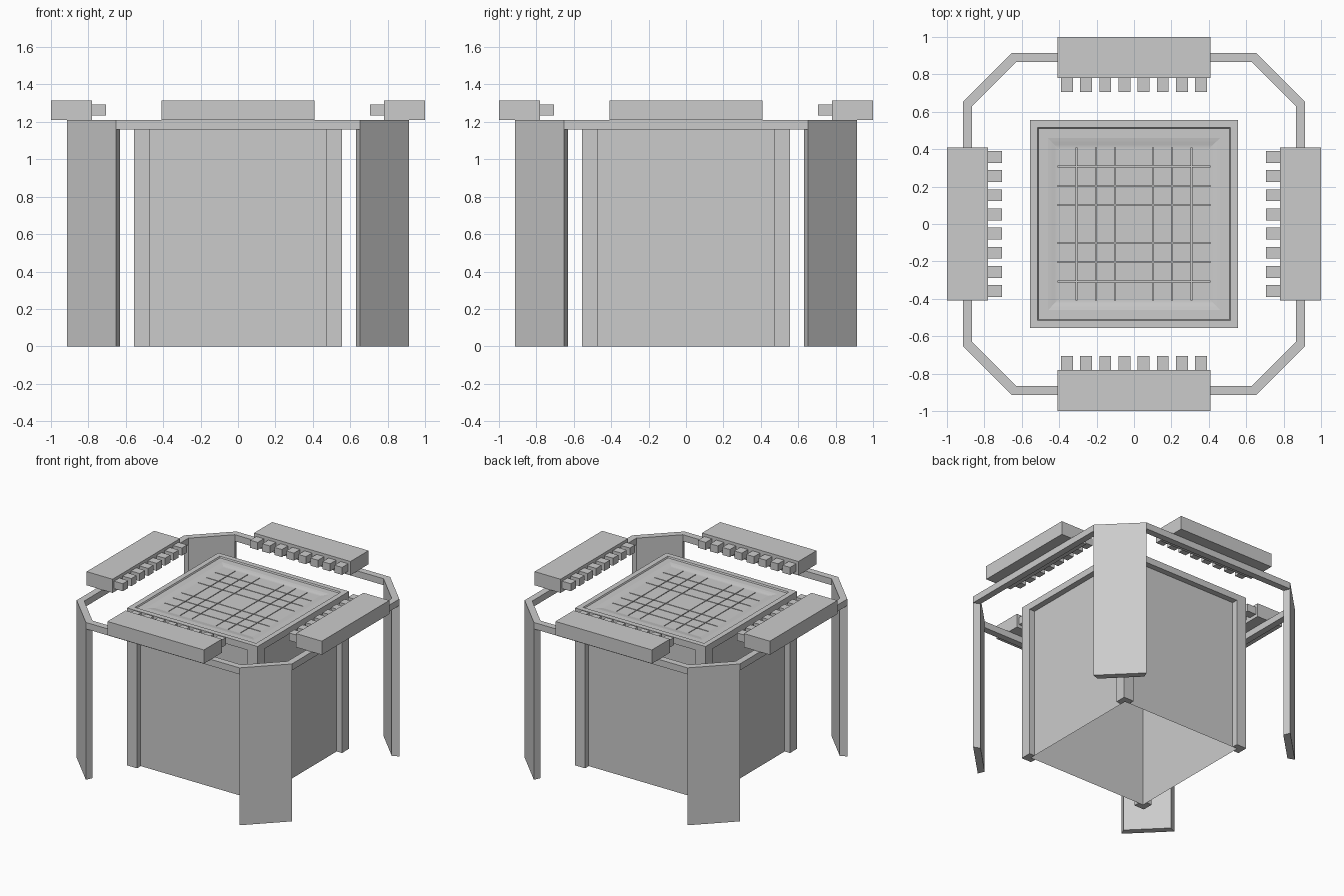
import bpy, bmesh, math
from mathutils import Matrix, Vector

if "Cube" in bpy.data.objects:
    bpy.data.objects.remove(bpy.data.objects["Cube"])


def finish(bm, name):
    bmesh.ops.recalc_face_normals(bm, faces=bm.faces)
    me = bpy.data.meshes.new(name)
    bm.to_mesh(me)
    bm.free()
    ob = bpy.data.objects.new(name, me)
    bpy.context.collection.objects.link(ob)
    return ob


def add_box(bm, x0, x1, y0, y1, z0, z1):
    m = Matrix.Translation(((x0 + x1) / 2, (y0 + y1) / 2, (z0 + z1) / 2))
    m = m @ Matrix.Diagonal((x1 - x0, y1 - y0, z1 - z0, 1))
    bmesh.ops.create_cube(bm, size=1, matrix=m)


def add_prism(bm, pts, z0, z1):
    lo = [bm.verts.new((x, y, z0)) for x, y in pts]
    hi = [bm.verts.new((x, y, z1)) for x, y in pts]
    bm.faces.new(lo[::-1])
    bm.faces.new(hi)
    for i in range(len(pts)):
        j = (i + 1) % len(pts)
        bm.faces.new((lo[i], lo[j], hi[j], hi[i]))


def four_sides(build, name):
    # same part on all four sides
    for k, side in enumerate(("back", "left", "front", "right")):
        bm = bmesh.new()
        build(bm)
        bmesh.ops.rotate(bm, verts=bm.verts, cent=(0, 0, 0),
                         matrix=Matrix.Rotation(k * math.pi / 2, 3, 'Z'))
        finish(bm, f"{side}_{name}")


TOP, RAIL = 1.21, 1.16
OUT, INN, CO, CI = 0.915, 0.865, 0.653, 0.632

# Hollow table body, open underneath
bm = bmesh.new()
add_box(bm, -0.51, 0.51, -0.51, 0.51, 0, RAIL)
bmesh.ops.delete(bm, geom=[f for f in bm.faces if f.calc_center_median().z < 0.01],
                 context='FACES_ONLY')
finish(bm, "table_body")

# L-shaped corner posts
four_sides(lambda b: add_prism(b, [(0.555, 0.555), (0.47, 0.555), (0.47, 0.51),
                                   (0.51, 0.51), (0.51, 0.47), (0.555, 0.47)], 0, RAIL),
           "corner_post")

# Table top: square rings from the rail up, over the rim and into the sunken bed
bm = bmesh.new()
profile = [(0.51, RAIL), (0.555, RAIL), (0.555, TOP), (0.515, TOP), (0.51, 1.2),
           (0.46, 1.2), (0.44, 1.197), (0.42, 1.193), (0.41, 1.192), (0.41, 1.182)]
rings = [[bm.verts.new((sx * r, sy * r, z)) for sx, sy in ((-1, -1), (1, -1), (1, 1), (-1, 1))]
         for r, z in profile]
for a, b in zip(rings, rings[1:]):
    for i in range(4):
        j = (i + 1) % 4
        bm.faces.new((a[i], a[j], b[j], b[i]))
bm.faces.new(rings[-1])
finish(bm, "table_top")

# Board tiles with thin gaps
bm = bmesh.new()
cuts = [-0.41, -0.307, -0.203, -0.102, 0.102, 0.203, 0.307, 0.41]
spans = [(a + (0.003 if a > -0.4 else 0), b - (0.003 if b < 0.4 else 0))
         for a, b in zip(cuts, cuts[1:])]
for x0, x1 in spans:
    for y0, y1 in spans:
        add_box(bm, x0, x1, y0, y1, 1.182, 1.192)
finish(bm, "board_tiles")

# Mitred diagonal leg panels
four_sides(lambda b: add_prism(b, [(OUT, CO), (CO, OUT), (CI, INN), (INN, CI)], 0, TOP),
           "leg_panel")

# Ring rails joining the legs
four_sides(lambda b: add_prism(b, [(-CO, OUT), (-CI, INN), (CI, INN), (CO, OUT)], RAIL, TOP),
           "ring_rail")


# Side consoles in five sections
def console(b):
    edges = [-0.41, -0.203, -0.102, 0.102, 0.203, 0.41]
    for x0, x1 in zip(edges, edges[1:]):
        add_box(b, x0, x1, 0.78, 1.0, TOP, 1.315)


four_sides(console, "console")


# Row of eight small keys on each console
def keys(b):
    for i in range(8):
        x = (i - 3.5) * 0.1025
        add_box(b, x - 0.032, x + 0.032, 0.706, 0.78, 1.235, 1.293)


four_sides(keys, "console_keys")
